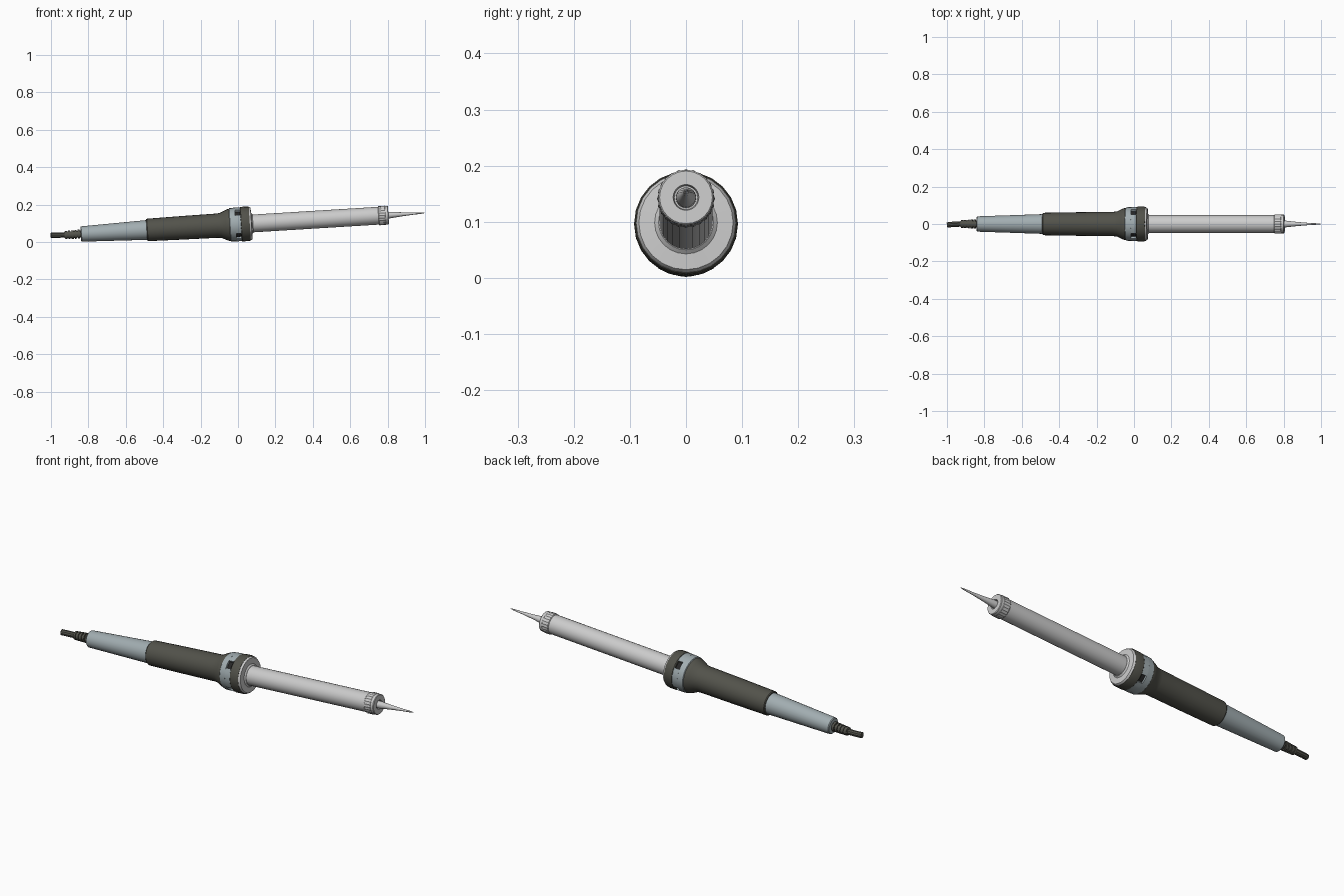
import bpy, bmesh, math
from mathutils import Matrix, Vector

if "Cube" in bpy.data.objects:
    bpy.data.objects.remove(bpy.data.objects["Cube"])

# The iron lies along x, tilted slightly so the tip points up
TILT = math.atan(0.0615)
POSE = Matrix.Translation((0, 0, 0.094)) @ Matrix.Rotation(-TILT, 4, 'Y')


def material(name, rgb):
    m = bpy.data.materials.new(name)
    m.diffuse_color = (*rgb, 1)
    m.use_nodes = True
    m.node_tree.nodes["Principled BSDF"].inputs["Base Color"].default_value = m.diffuse_color
    return m


DARK = material("dark_rubber", (0.085, 0.085, 0.07))
BLUE = material("blue_grey_plastic", (0.36, 0.42, 0.44))
BLACK = material("black", (0.02, 0.02, 0.02))


def finish(name, bm, mat, angle=35):
    bmesh.ops.recalc_face_normals(bm, faces=bm.faces)
    me = bpy.data.meshes.new(name)
    bm.to_mesh(me)
    bm.free()
    ob = bpy.data.objects.new(name, me)
    bpy.context.collection.objects.link(ob)
    if mat:
        me.materials.append(mat)
    bpy.ops.object.select_all(action='DESELECT')
    bpy.context.view_layer.objects.active = ob
    ob.select_set(True)
    bpy.ops.object.shade_smooth_by_angle(angle=math.radians(angle))
    return ob


def lathe(name, profile, mat=None, sides=24, flute=0.0):
    """Capped solid of revolution about x; flute pulls every other vertex inwards."""
    bm = bmesh.new()
    rings = []
    for x, r in profile:
        ring = []
        for i in range(sides):
            a = 2 * math.pi * i / sides
            q = r - flute * (i % 2)
            ring.append(bm.verts.new(POSE @ Vector((x, q * math.cos(a), q * math.sin(a)))))
        rings.append(ring)
    for a, b in zip(rings, rings[1:]):
        for i in range(sides):
            j = (i + 1) % sides
            bm.faces.new((a[i], a[j], b[j], b[i]))
    bm.faces.new(rings[0])
    bm.faces.new(rings[-1])
    return finish(name, bm, mat)


def arc_block(name, x0, x1, r0, r1, mid, span, mat, steps=5):
    """Curved block: one tooth of the slotted ring."""
    bm = bmesh.new()
    secs = []
    for i in range(steps + 1):
        a = mid + span * (i / steps - 0.5)
        secs.append([bm.verts.new(POSE @ Vector((x, r * math.cos(a), r * math.sin(a))))
                     for x, r in ((x0, r0), (x1, r0), (x1, r1), (x0, r1))])
    for a, b in zip(secs, secs[1:]):
        for i in range(4):
            j = (i + 1) % 4
            bm.faces.new((a[i], a[j], b[j], b[i]))
    bm.faces.new(secs[0])
    bm.faces.new(secs[-1])
    return finish(name, bm, mat)


# Handle: tapered tail and rubber grip with flared front
lathe("handle_tail", [(-0.842, 0.037), (-0.838, 0.041), (-0.48, 0.053)], BLUE)
lathe("rubber_grip", [(-0.489, 0.057), (-0.485, 0.060), (-0.3, 0.063), (-0.11, 0.065),
                      (-0.09, 0.068), (-0.065, 0.080), (-0.052, 0.085), (-0.042, 0.086)], DARK)

# Slotted collar: ring, four teeth, dark core behind the slots
lathe("collar_ring", [(-0.046, 0.084), (-0.042, 0.089), (-0.012, 0.091)], BLUE)
lathe("collar_core", [(-0.02, 0.08), (0.03, 0.08)], BLACK)
for k in range(4):
    arc_block(f"collar_tooth_{k + 1}", -0.013, 0.018, 0.07, 0.091,
              k * math.pi / 2, math.radians(66), BLUE)
lathe("collar_nut", [(0.014, 0.089), (0.018, 0.0925), (0.055, 0.0925), (0.063, 0.090)], DARK)
lathe("front_disc", [(0.058, 0.0895), (0.066, 0.0885), (0.072, 0.084),
                     (0.074, 0.056), (0.080, 0.049)])

# Heater barrel, fluted tip nut, and pointed tip
lathe("barrel", [(0.06, 0.0475), (0.765, 0.0475)])
lathe("tip_nut_grip", [(0.752, 0.049), (0.755, 0.0515), (0.788, 0.0515), (0.790, 0.050)],
      sides=48, flute=0.0022)
lathe("tip_nut_lip", [(0.785, 0.0495), (0.803, 0.0495), (0.806, 0.047),
                      (0.806, 0.023), (0.796, 0.021)])
lathe("tip", [(0.79, 0.0185), (0.815, 0.0175), (0.87, 0.0115), (0.93, 0.0065),
              (0.985, 0.0035), (1.0, 0.001)], sides=16)

# Ribbed strain relief
ribs = [(-0.835, 0.020)]
for k in range(5):
    x = -0.847 - k * 0.017
    ribs += [(x, 0.018), (x, 0.0245 - k * 0.0008), (x - 0.011, 0.0242 - k * 0.0008),
             (x - 0.011, 0.018)]
ribs.append((-0.93, 0.016))
lathe("strain_relief", ribs, DARK, sides=16)

# Short stub of cable, bending level
cu = bpy.data.curves.new("cable_path", 'CURVE')
cu.dimensions = '3D'
cu.bevel_depth = 0.0145
cu.bevel_resolution = 3
cu.use_fill_caps = True
sp = cu.splines.new('POLY')
path = [(-0.90, 0, 0.039), (-0.93, 0, 0.037), (-0.955, -0.001, 0.036),
        (-0.98, -0.003, 0.036), (-1.0, -0.006, 0.036)]
sp.points.add(len(path) - 1)
for p, c in zip(sp.points, path):
    p.co = (*c, 1)
tmp = bpy.data.objects.new("cable_path", cu)
bpy.context.collection.objects.link(tmp)
bm = bmesh.new()
bm.from_mesh(tmp.to_mesh())
tmp.to_mesh_clear()
bpy.data.objects.remove(tmp)
bmesh.ops.remove_doubles(bm, verts=bm.verts, dist=1e-5)
finish("cable", bm, DARK)
